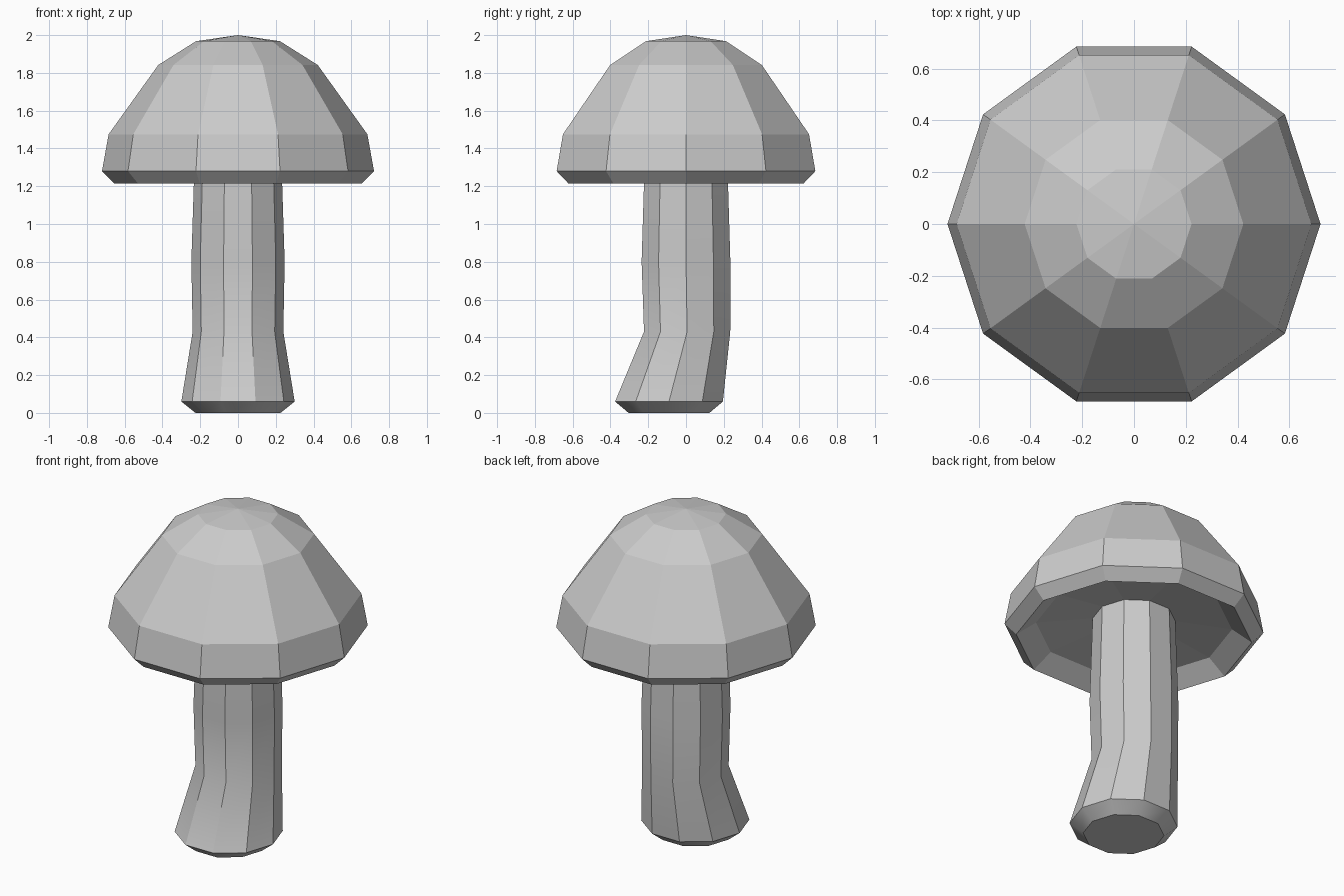
import bpy, bmesh
from math import cos, sin, tau, radians

if "Cube" in bpy.data.objects:
    bpy.data.objects.remove(bpy.data.objects["Cube"])

SIDES = 10


def loft(name, rings, close_start=False, apex=None):
    """Skin a stack of ten-sided rings given as (radius, z, y offset)."""
    bm = bmesh.new()
    loops = [[bm.verts.new((r * cos(tau * i / SIDES), y + r * sin(tau * i / SIDES), z))
              for i in range(SIDES)] for r, z, y in rings]
    for a, b in zip(loops, loops[1:]):
        for i in range(SIDES):
            j = (i + 1) % SIDES
            bm.faces.new((a[i], a[j], b[j], b[i]))
    if close_start:
        bm.faces.new(loops[0][::-1])
    if apex is not None:
        tip = bm.verts.new((0, 0, apex))
        for i in range(SIDES):
            bm.faces.new((loops[-1][i], loops[-1][(i + 1) % SIDES], tip))
    bmesh.ops.recalc_face_normals(bm, faces=bm.faces)
    mesh = bpy.data.meshes.new(name)
    bm.to_mesh(mesh)
    bm.free()
    obj = bpy.data.objects.new(name, mesh)
    bpy.context.collection.objects.link(obj)
    return obj


# Domed cap with a recessed underside that rises gently to the stem
loft("mushroom_cap", [
    (0.23, 1.335, 0), (0.545, 1.295, 0), (0.655, 1.215, 0), (0.72, 1.28, 0),
    (0.685, 1.475, 0), (0.422, 1.842, 0), (0.222, 1.968, 0)], apex=2.0)

# Stem with a flared foot that leans to the front, smooth along its length
stem = loft("mushroom_stem", [
    (0.225, 0, -0.09), (0.30, 0.06, -0.09), (0.24, 0.43, 0.006),
    (0.247, 0.8, 0), (0.23, 1.335, 0)], close_start=True)
stem.data.shade_smooth()
stem.data.set_sharp_from_angle(angle=radians(30))
